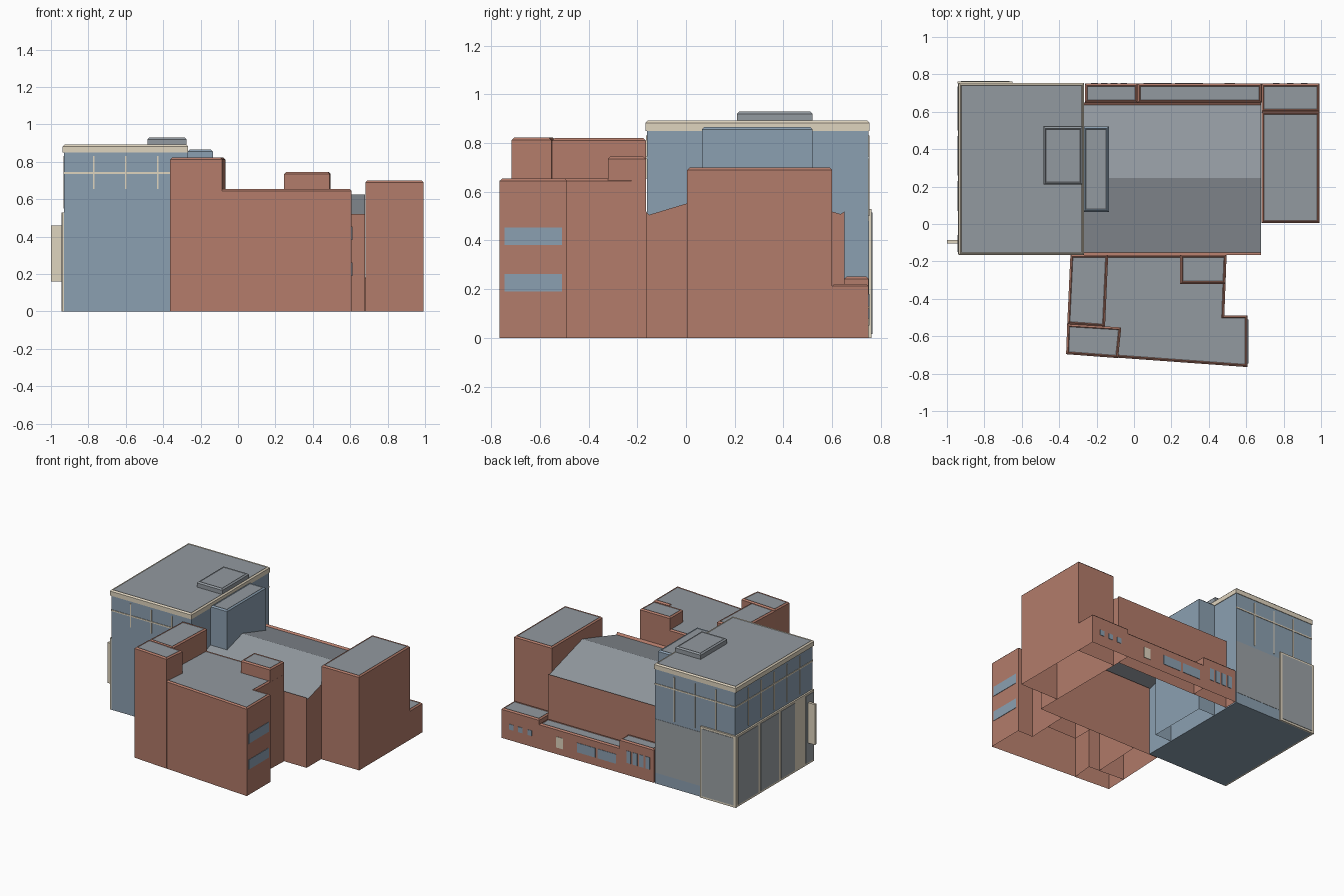
import bpy, bmesh

if "Cube" in bpy.data.objects:
    bpy.data.objects.remove(bpy.data.objects["Cube"])


def material(name, rgb):
    m = bpy.data.materials.new(name)
    m.diffuse_color = (*rgb, 1)
    m.use_nodes = True
    m.node_tree.nodes["Principled BSDF"].inputs["Base Color"].default_value = m.diffuse_color
    return m


BRICK = material("brick", (0.45, 0.2, 0.145))
GLASS = material("glass", (0.26, 0.35, 0.44))
ROOF = material("roof_grey", (0.29, 0.32, 0.35))
CREAM = material("cream_trim", (0.74, 0.66, 0.52))
PANEL = material("panel_glass", (0.33, 0.36, 0.38))


def finish(name, bm, mats):
    mesh = bpy.data.meshes.new(name)
    bm.to_mesh(mesh)
    bm.free()
    for m in mats:
        mesh.materials.append(m)
    obj = bpy.data.objects.new(name, mesh)
    bpy.context.collection.objects.link(obj)
    return obj


def rect(x0, x1, y0, y1):
    return [(x0, y0), (x1, y0), (x1, y1), (x0, y1)]


def block(name, poly, z1, mat, z0=0.0, lip=0.01, floor=False):
    """Upright block with a chamfered parapet around a grey flat roof."""
    bm = bmesh.new()
    low = [bm.verts.new((x, y, z0)) for x, y in poly]
    top = [bm.verts.new((x, y, z1 - lip)) for x, y in poly]
    n = len(poly)
    for i in range(n):
        j = (i + 1) % n
        bm.faces.new((low[i], low[j], top[j], top[i]))
    roof = bm.faces.new(top)
    if floor:
        bm.faces.new(low[::-1])
    bm.normal_update()
    for width, rise in ((lip, lip), (0.004, -0.004)):
        bmesh.ops.inset_region(bm, faces=[roof], thickness=width, use_even_offset=True)
        for v in roof.verts:
            v.co.z += rise
    roof.material_index = 1
    return finish(name, bm, (mat, ROOF))


def box(name, x, y, z, mat):
    """Plain box from three (low, high) ranges."""
    bm = bmesh.new()
    bmesh.ops.create_cube(bm, size=1)
    for v in bm.verts:
        v.co = [r[0] if c < 0 else r[1] for c, r in zip(v.co, (x, y, z))]
    return finish(name, bm, (mat,))


# Glass corner building with cornice and roof units
GX0, GX1, GY0, GY1 = -0.93, -0.27, -0.16, 0.75
box("glass_building", (GX0, GX1), (GY0, GY1), (0, 0.85), GLASS)
block("cornice", rect(GX0 - 0.007, GX1 + 0.004, GY0 - 0.007, GY1 + 0.004), 0.893, CREAM, z0=0.85, floor=True)
block("roof_unit", rect(-0.485, -0.275, 0.21, 0.52), 0.93, ROOF, z0=0.885)
block("glass_stair_tower", rect(GX1, -0.135, 0.065, 0.52), 0.865, GLASS)

# Window bars of the glass building
T = 0.004
for side, y in (("front", GY0), ("back", GY1)):
    low = 0.655 if side == "front" else 0.50
    box(side + "_bar", (GX0, GX1), (y - T, y + T), (0.735, 0.745), CREAM)
    for x in (-0.77, -0.6, -0.43):
        box(side + "_mullion", (x - T, x + T), (y - T, y + T), (low, 0.83), CREAM)
box("left_bar", (GX0 - T, GX0 + T), (GY0, GY1), (0.735, 0.745), CREAM)
for i in range(1, 6):
    y = GY0 + i * (GY1 - GY0) / 6
    box("left_mullion", (GX0 - T, GX0 + T), (y - T, y + T), (0.55, 0.83), CREAM)

# Ground floor screens: back and left
box("back_lower_panel", (-0.65, GX1), (GY1 - T, GY1 + 0.002), (0.08, 0.48), PANEL)
box("back_screen_frame", (-0.945, -0.65), (GY1, 0.762), (0, 0.53), CREAM)
box("back_screen_panel", (-0.925, -0.665), (GY1, 0.765), (0.015, 0.515), PANEL)
box("left_screen_frame", (-0.942, GX0), (GY0, 0.762), (0, 0.53), CREAM)
for a, b in ((0.50, 0.735), (0.26, 0.47), (0.07, 0.23), (-0.15, -0.06)):
    box("left_screen_panel", (-0.945, GX0), (a, b), (0.015, 0.515), PANEL)
box("projecting_sign", (-1.0, -0.942), (-0.105, -0.085), (0.16, 0.46), CREAM)

# Central hall: gable profile swept along x, open underneath and toward the glass
profile = [(-0.165, 0), (-0.165, 0.52), (-0.152, 0.505), (0.245, 0.625),
           (0.635, 0.508), (0.65, 0.518), (0.65, 0)]
bm = bmesh.new()
left = [bm.verts.new((GX1, y, z)) for y, z in profile]
right = [bm.verts.new((0.68, y, z)) for y, z in profile]
for i in range(len(profile) - 1):
    f = bm.faces.new((left[i], left[i + 1], right[i + 1], right[i]))
    f.material_index = 1 if i in (2, 3) else 0
bm.faces.new(right)
bmesh.ops.recalc_face_normals(bm, faces=bm.faces)
finish("hall", bm, (BRICK, ROOF))

# Right tower and low back wing
block("right_tower", rect(0.682, 0.993, 0.005, 0.6), 0.70, BRICK)
block("back_wing_right", rect(0.682, 0.993, 0.6, 0.75), 0.222, BRICK)
block("back_wing_middle", rect(0.02, 0.682, 0.65, 0.75), 0.19, BRICK)
block("back_wing_left", rect(-0.262, 0.02, 0.65, 0.75), 0.252, BRICK)

# Front wing with raised corner blocks
block("front_wing", [(-0.34, -0.165), (-0.362, -0.695), (0.608, -0.765), (0.608, -0.488),
                     (0.483, -0.488), (0.495, -0.165)], 0.655, BRICK)
block("front_wing_rear_block", [(-0.34, -0.165), (-0.357, -0.535), (-0.155, -0.55),
                                (-0.138, -0.165)], 0.82, BRICK)
block("front_wing_corner_block", [(-0.357, -0.535), (-0.363, -0.696), (-0.085, -0.717),
                                  (-0.068, -0.553)], 0.822, BRICK)
block("front_wing_stair_block", [(0.247, -0.32), (0.489, -0.32), (0.495, -0.165),
                                 (0.247, -0.165)], 0.745, BRICK)

# Windows: bands on the front wing's right side
for z in (0.19, 0.382):
    box("side_window_band", (0.604, 0.611), (-0.745, -0.51), (z, z + 0.072), GLASS)

# Windows and door along the back: centre x, width, z range
back = [(0.91, 0.035, 0.08, 0.12), (0.835, 0.035, 0.08, 0.12), (0.76, 0.035, 0.08, 0.12),
        (0.295, 0.15, 0.06, 0.13), (0.125, 0.15, 0.06, 0.13)]
back += [(-0.055 - 0.052 * i, 0.036, 0.09, 0.18) for i in range(4)]
for x, w, a, b in back:
    box("back_window", (x - w / 2, x + w / 2), (0.745, 0.753), (a, b), GLASS)
box("back_door", (0.485, 0.54), (0.745, 0.753), (0.05, 0.13), CREAM)
